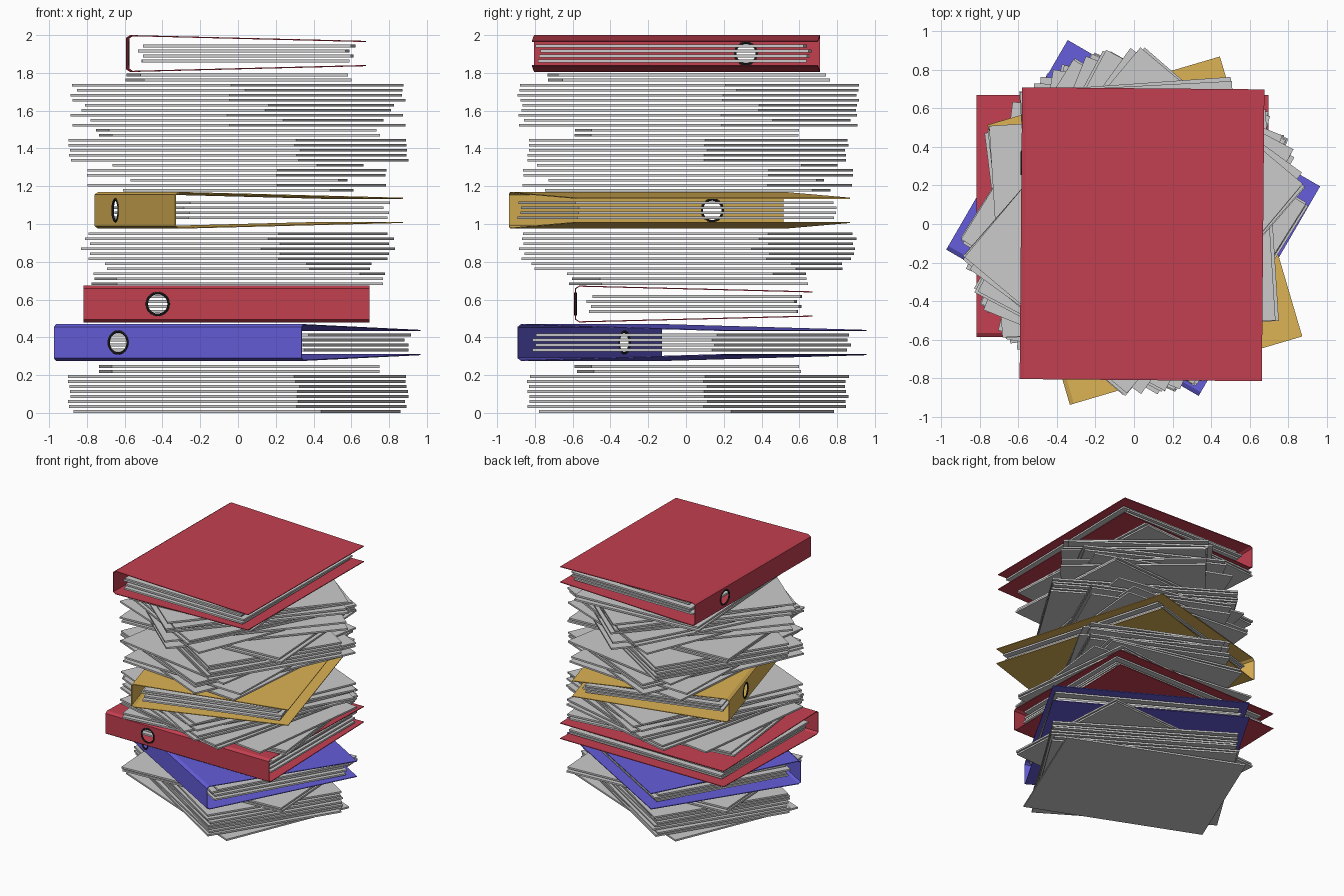
import bpy, bmesh, random
from math import radians, pi
from mathutils import Matrix, Vector

if "Cube" in bpy.data.objects:
    bpy.data.objects.remove(bpy.data.objects["Cube"])

random.seed(4)
SHEET = (1.10, 1.42, 0.014)
PITCH = 0.0265


def material(name, rgb):
    m = bpy.data.materials.new(name)
    m.diffuse_color = (*rgb, 1)
    m.use_nodes = True
    m.node_tree.nodes["Principled BSDF"].inputs["Base Color"].default_value = m.diffuse_color
    return m


RED = material("red_card", (0.55, 0.05, 0.08))
BLUE = material("blue_card", (0.13, 0.11, 0.70))
YELLOW = material("yellow_card", (0.72, 0.45, 0.09))
DARK = material("dark_metal", (0.02, 0.02, 0.02))


def add_object(name, bm, matrix, mat=None):
    mesh = bpy.data.meshes.new(name)
    bm.to_mesh(mesh)
    bm.free()
    ob = bpy.data.objects.new(name, mesh)
    bpy.context.collection.objects.link(ob)
    ob.matrix_world = matrix
    if mat:
        mesh.materials.append(mat)
    return ob


def place(x, y, z, angle):
    return Matrix.Translation((x, y, z)) @ Matrix.Rotation(radians(angle), 4, 'Z')


def paper_sheet(name, matrix):
    bm = bmesh.new()
    bmesh.ops.create_cube(bm, size=1)
    bmesh.ops.scale(bm, vec=SHEET, verts=bm.verts)
    return add_object(name, bm, matrix)


def paper_stack(name, z, angles):
    for i, a in enumerate(angles):
        x, y = random.uniform(-.01, .01), random.uniform(0, .02)
        paper_sheet(f"{name}_{i}", place(x, y, z + i * PITCH + SHEET[2] / 2, a))


def binder(name, x, y, z, angle, mat):
    base = place(x, y, z, angle)
    # bent cover: two tapering boards joined by a chamfered spine
    half = [(.63, .067), (-.605, .0975), (-.627, .083)]
    profile = half + [(px, -pz) for px, pz in reversed(half)]
    bm = bmesh.new()
    rows = [[bm.verts.new((px, py, pz)) for px, pz in profile] for py in (-.757, .757)]
    for i in range(len(profile) - 1):
        bm.faces.new((rows[0][i], rows[0][i + 1], rows[1][i + 1], rows[1][i]))
    bmesh.ops.recalc_face_normals(bm, faces=bm.faces)
    # make normals face away from the inside so the thickness goes inward
    bm.normal_update()
    bm.faces.ensure_lookup_table()
    if bm.faces[0].normal.z < 0:
        bmesh.ops.reverse_faces(bm, faces=bm.faces)
    cover = add_object(name + "_cover", bm, base, mat)
    solid = cover.modifiers.new("thickness", 'SOLIDIFY')
    solid.thickness = .006
    solid.offset = -1

    # finger hole through the spine
    hole = base @ Matrix.Translation((-.625, .365, 0)) @ Matrix.Rotation(pi / 2, 4, 'Y')
    bm = bmesh.new()
    bmesh.ops.create_cone(bm, cap_ends=True, segments=32, radius1=.058, radius2=.058, depth=.06)
    cutter = add_object(name + "_hole_cutter", bm, hole)
    cutter.hide_render = True
    cut = cover.modifiers.new("hole", 'BOOLEAN')
    cut.operation = 'DIFFERENCE'
    cut.solver = 'EXACT'
    cut.object = cutter
    bpy.context.view_layer.objects.active = cover
    for m in ("thickness", "hole"):
        bpy.ops.object.modifier_apply(modifier=m)
    bpy.data.objects.remove(cutter)

    # metal ring lining the hole
    bpy.ops.mesh.primitive_torus_add(major_segments=32, minor_segments=8,
                                     major_radius=.058, minor_radius=.007)
    ring = bpy.context.object
    ring.name = name + "_hole_ring"
    ring.matrix_world = hole
    ring.data.materials.append(DARK)
    bpy.ops.object.shade_smooth_by_angle()

    # pages held inside
    for i, (dx, dy) in enumerate(((0, -.02), (.015, -.01), (-.01, 0), (.02, -.025))):
        paper_sheet(f"{name}_page_{i}",
                    base @ place(dx, dy, (i - 1.5) * PITCH, random.uniform(-.6, .6)))


# loose paper between the binders, given as turn angles from bottom to top
paper_stack("lower_paper", 0, [67.4, 58, 59, 57.5, 58, 59, 58, 57.5, 93.6, 93.6])
paper_stack("middle_paper", .677, [97, 96, 83, -13, -14, -24, -24, -30, -24, -28, -24])
paper_stack("upper_paper", 1.172, [
    -5, -24, -2, -24, -24, -10, 58, 58, 59, 57.5, 58, 93.6, 93.6,
    -41, -22, -41, -28, -28, -41, -40, -36, -40, 4, 3])

# four ring binders
binder("blue_binder", -.005, .03, .3725, 59.9, BLUE)
binder("lower_red_binder", -.06, .04, .5765, 90, RED)
binder("yellow_binder", .055, -.035, 1.0725, 16.4, YELLOW)
binder("top_red_binder", .04, -.053, 1.9025, -.5, RED)
